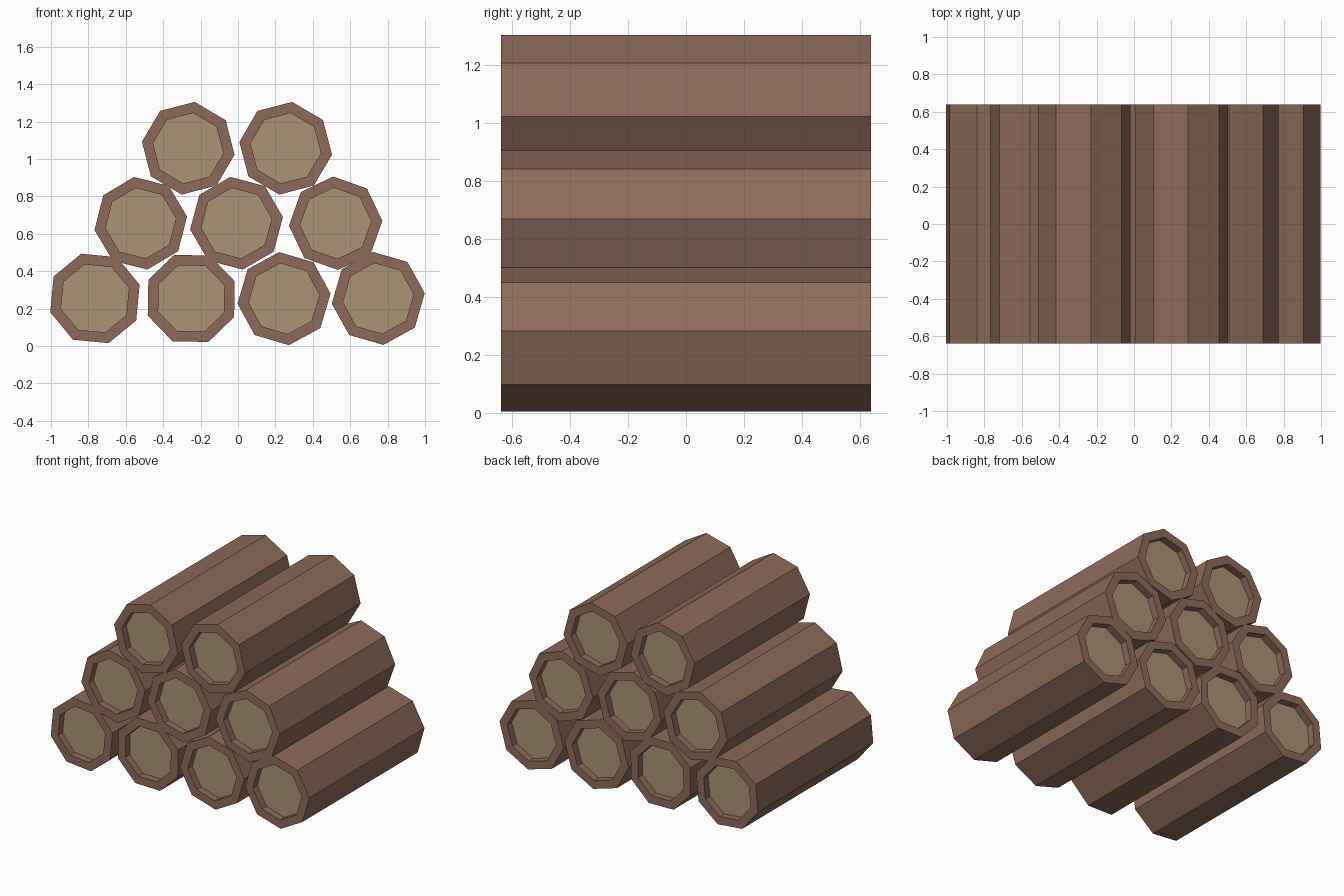
import bpy, bmesh, math

if "Cube" in bpy.data.objects:
    bpy.data.objects.remove(bpy.data.objects["Cube"])

R, R_IN, HALF, RECESS = 0.25, 0.19, 0.638, 0.05


def material(name, rgb):
    m = bpy.data.materials.new(name)
    lin = [c / 12.92 if c <= 0.04045 else ((c + 0.055) / 1.055) ** 2.4 for c in rgb]
    m.diffuse_color = (*lin, 1)
    m.use_nodes = True
    m.node_tree.nodes["Principled BSDF"].inputs["Base Color"].default_value = m.diffuse_color
    return m


bark = material("bark brown", (0.553, 0.416, 0.353))
wood = material("cut wood tan", (0.675, 0.573, 0.463))

# Log placement: x, z, twist in degrees
logs = [
    (-0.765, 0.254, 17.0), (-0.25, 0.254, 21.5), (0.246, 0.253, 6.0), (0.75, 0.254, 6.4),
    (-0.52, 0.656, 8.2), (-0.008, 0.656, 7.5), (0.522, 0.656, 3.0),
    (-0.266, 1.057, 37.0), (0.255, 1.057, 37.2),
]


def make_log(name, x, z, twist):
    bm = bmesh.new()

    def ring(r, y):
        return [bm.verts.new((r * math.cos(a), y, r * math.sin(a)))
                for a in (math.radians(twist + 45 * i) for i in range(8))]

    # Rings from front recess, round the outside, to the back recess
    inner = HALF - RECESS
    rings = [ring(R_IN, -inner), ring(R_IN, -HALF), ring(R, -HALF),
             ring(R, HALF), ring(R_IN, HALF), ring(R_IN, inner)]
    for a, b in zip(rings, rings[1:]):
        for i in range(8):
            j = (i + 1) % 8
            bm.faces.new((a[i], a[j], b[j], b[i]))
    # Sunken cut-wood ends
    for r in (rings[0], rings[-1]):
        bm.faces.new(r).material_index = 1
    bmesh.ops.recalc_face_normals(bm, faces=bm.faces)
    mesh = bpy.data.meshes.new(name)
    bm.to_mesh(mesh)
    bm.free()
    mesh.materials.append(bark)
    mesh.materials.append(wood)
    ob = bpy.data.objects.new(name, mesh)
    ob.location = (x, 0, z)
    bpy.context.collection.objects.link(ob)


for n, (x, z, twist) in enumerate(logs, 1):
    make_log(f"log_{n}", x, z, twist)
